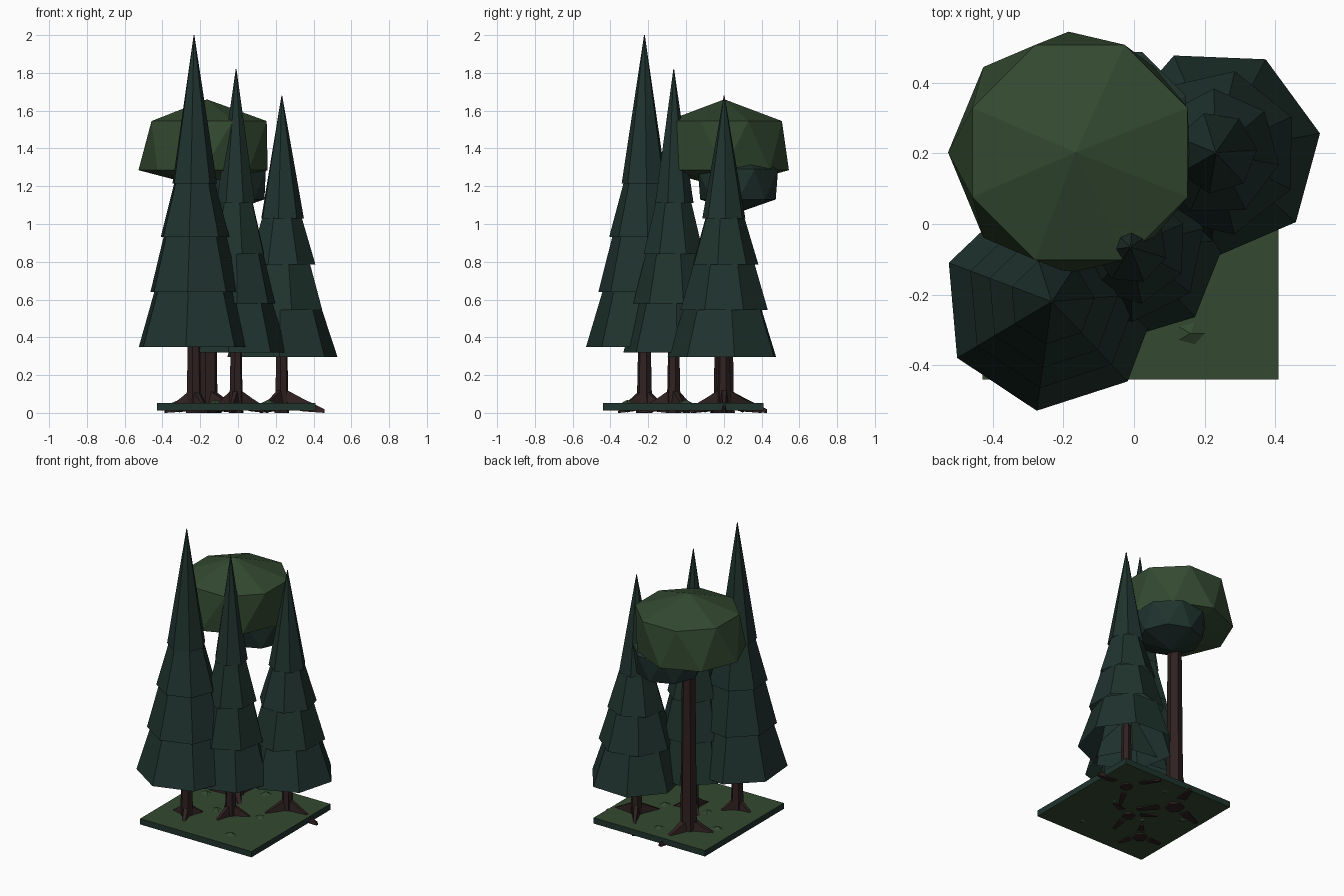
import bpy, bmesh
from math import sin, cos, pi, radians
from mathutils import Vector, Matrix

old = bpy.data.objects.get("Cube")
if old:
    bpy.data.objects.remove(old, do_unlink=True)


def material(name, rgb):
    m = bpy.data.materials.new(name)
    m.use_nodes = True
    m.diffuse_color = (*rgb, 1)
    m.node_tree.nodes["Principled BSDF"].inputs["Base Color"].default_value = (*rgb, 1)
    return m


LEAF = material("leaf_green", (0.033, 0.067, 0.030))
PINE = material("pine_green", (0.014, 0.033, 0.027))
BARK = material("bark_brown", (0.029, 0.015, 0.015))


def finish(bm, name, *mats):
    mesh = bpy.data.meshes.new(name)
    bm.to_mesh(mesh)
    bm.free()
    for m in mats:
        mesh.materials.append(m)
    obj = bpy.data.objects.new(name, mesh)
    bpy.context.collection.objects.link(obj)


def ring(center, r, sides, phase):
    c = Vector(center)
    angles = [phase + 2 * pi * i / sides for i in range(sides)]
    return [c + Vector((r * cos(a), r * sin(a), 0)) for a in angles]


def loft(bm, rings, capped=True):
    """Skin matching rings of points, with caps if wanted."""
    rows = [[bm.verts.new(p) for p in pts] for pts in rings]
    n = len(rows[0])
    for low, high in zip(rows, rows[1:]):
        for i in range(n):
            j = (i + 1) % n
            bm.faces.new((low[i], low[j], high[j], high[i]))
    if capped:
        bm.faces.new(rows[0][::-1])
        bm.faces.new(rows[-1])


def trunk(name, x, y, r, top, root_angles, reach):
    """Six-sided trunk with three tapered roots sloping into the ground."""
    bm = bmesh.new()
    loft(bm, [ring((x, y, z), rad, 6, 0.3)
              for z, rad in ((0.0, r * 1.25), (0.12, r * 1.1), (top, r * 0.87))])
    for deg in root_angles:
        a = radians(deg)
        out, side = Vector((cos(a), sin(a), 0)), Vector((-sin(a), cos(a), 0))

        def section(dist, width, low, high):
            p = Vector((x, y, 0)) + out * dist
            return [p - side * width + Vector((0, 0, low)), p + side * width + Vector((0, 0, low)),
                    p + side * width * 0.5 + Vector((0, 0, high)),
                    p - side * width * 0.5 + Vector((0, 0, high))]
        loft(bm, [section(0, r * 0.85, 0.03, 0.135),
                  section(reach * 0.5, r * 0.6, 0.008, 0.075),
                  section(reach, r * 0.25, 0.0, 0.02)])
    bmesh.ops.recalc_face_normals(bm, faces=bm.faces)
    finish(bm, name, BARK)


def conifer(name, x, y, r, bottoms, apex, phase, twist, root_angles, reach, trunk_r):
    """Four stacked hollow seven-sided skirts, the last running to a point."""
    trunk(name + "_trunk", x, y, trunk_r, bottoms[0] + 0.15, root_angles, reach)
    bm = bmesh.new()
    wide = [r * k for k in (1, 0.79, 0.605, 0.39)]
    for i, z in enumerate(bottoms):
        last = i == 3
        top_z = apex if last else bottoms[i + 1] + 0.01
        top_r = 0.002 if last else wide[i + 1] * 0.9
        turn = radians(phase + twist * i)
        loft(bm, [ring((x, y, z), wide[i], 7, turn), ring((x, y, top_z), top_r, 7, turn)],
             capped=False)
    finish(bm, name + "_foliage", PINE)


def crown(name, x, y, rings, bottom, top, mat):
    """Faceted crown: two staggered eight-sided rings between two poles."""
    bm = bmesh.new()
    pts = [Vector((x, y, bottom)), Vector((x, y, top))]
    for k, (z, r, shift) in enumerate(rings):
        pts += ring((x + shift, y, z), r, 8, k * pi / 8)
    verts = [bm.verts.new(p) for p in pts]
    bmesh.ops.convex_hull(bm, input=verts)
    bmesh.ops.recalc_face_normals(bm, faces=bm.faces)
    finish(bm, name, mat)


# Ground slab: grass above and below, dark rim
bm = bmesh.new()
bmesh.ops.create_cube(bm, size=1, matrix=Matrix.Translation((-0.01, -0.015, 0.033))
                      @ Matrix.Diagonal((0.84, 0.85, 0.04, 1)))
bm.normal_update()
for f in bm.faces:
    f.material_index = 0 if abs(f.normal.z) > 0.5 else 1
finish(bm, "ground", LEAF, PINE)

# Grass mounds
for i, (x, y) in enumerate([(0.16, -0.31), (0.16, 0.0), (-0.12, -0.06),
                            (-0.31, 0.1), (0.0, 0.3)]):
    bm = bmesh.new()
    bmesh.ops.create_icosphere(bm, subdivisions=1, radius=1,
                               matrix=Matrix.Translation((x, y, 0.036))
                               @ Matrix.Rotation(i, 4, "Z")
                               @ Matrix.Diagonal((0.05, 0.04, 0.034, 1)))
    finish(bm, f"grass_mound_{i + 1}", LEAF)

# Conifers
conifer("tall_conifer", -0.233, -0.22, 0.312, (0.35, 0.64, 0.93, 1.215), 2.0,
        5, 0, (55, 175, 295), 0.15, 0.036)
conifer("middle_conifer", -0.01, -0.065, 0.27, (0.32, 0.58, 0.84, 1.11), 1.82,
        4, 10, (20, 140, 260), 0.18, 0.032)
conifer("short_conifer", 0.232, 0.202, 0.3, (0.295, 0.545, 0.785, 1.03), 1.68,
        10.5, 15, (0, 120, 240), 0.225, 0.032)

# Broadleaf tree with a main crown and a smaller lower one
trunk("broadleaf_trunk", -0.16, 0.2, 0.048, 1.32, (75, 195, 315), 0.235)
crown("broadleaf_crown", -0.165, 0.203,
      ((1.285, 0.342, -0.02), (1.545, 0.33, 0.012)), 1.19, 1.66, LEAF)
crown("broadleaf_lower_crown", -0.065, 0.275,
      ((1.13, 0.2, 0.005), (1.29, 0.23, 0)), 1.06, 1.4, PINE)
